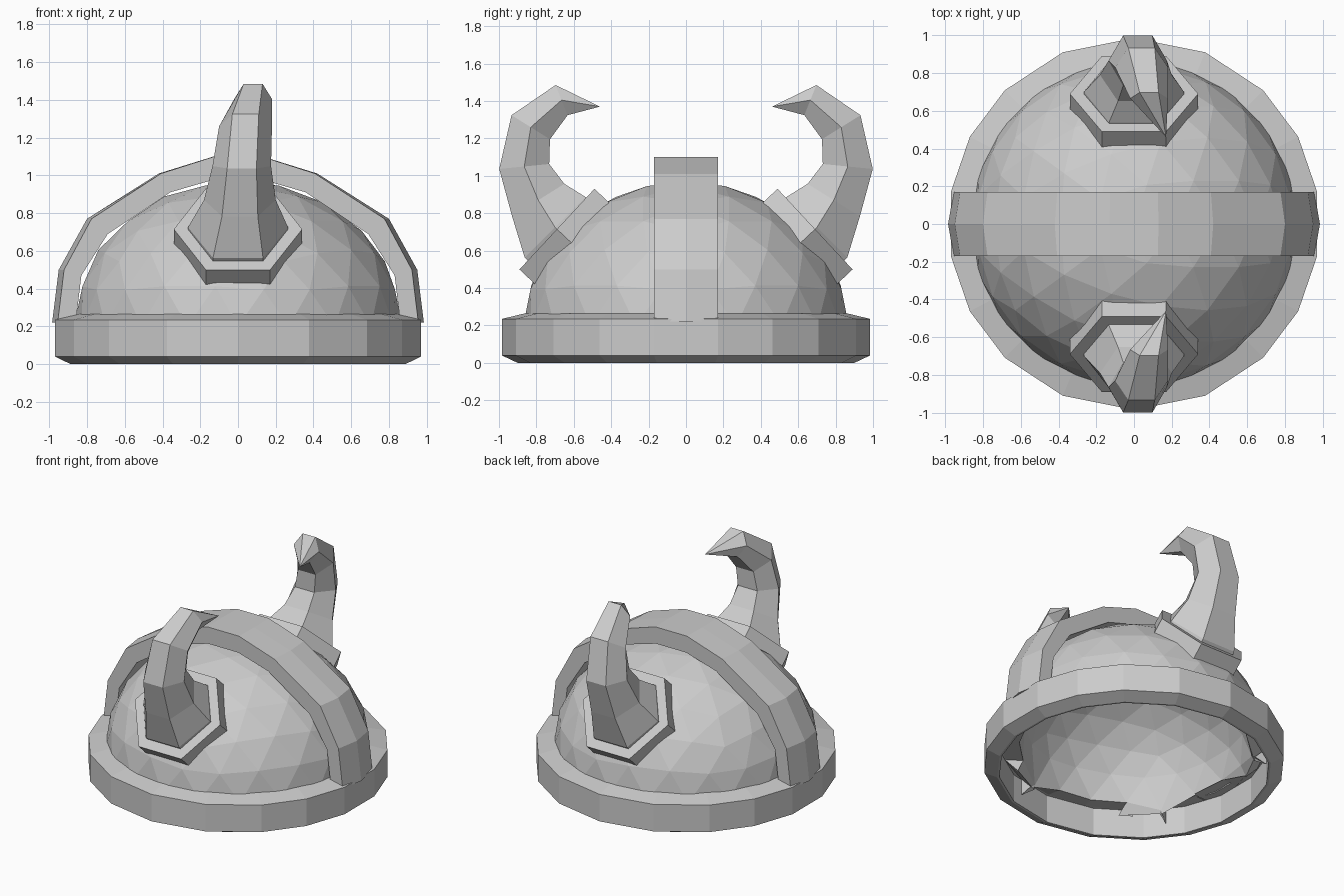
import bpy, bmesh, math
from mathutils import Vector

if "Cube" in bpy.data.objects:
    bpy.data.objects.remove(bpy.data.objects["Cube"])


def make_object(name, verts, faces):
    mesh = bpy.data.meshes.new(name)
    mesh.from_pydata([tuple(v) for v in verts], [], faces)
    bm = bmesh.new()
    bm.from_mesh(mesh)
    bmesh.ops.recalc_face_normals(bm, faces=bm.faces)
    bm.to_mesh(mesh)
    bm.free()
    obj = bpy.data.objects.new(name, mesh)
    bpy.context.collection.objects.link(obj)
    return obj


def loft(name, rings, closed=False, tip=None):
    """Skin a list of equal-sized vertex loops, capped or joined in a circle."""
    n = len(rings[0])
    verts = [v for r in rings for v in r]
    count = len(rings)
    faces = []
    for i in range(count if closed else count - 1):
        a, b = i * n, ((i + 1) % count) * n
        for j in range(n):
            k = (j + 1) % n
            faces.append((a + j, a + k, b + k, b + j))
    if not closed:
        faces.append(tuple(range(n)))
        last = (count - 1) * n
        if tip is None:
            faces.append(tuple(range(last, last + n)))
        else:
            verts.append(tip)
            t = len(verts) - 1
            faces += [(last + j, last + (j + 1) % n, t) for j in range(n)]
    return make_object(name, verts, faces)


def hexagon(center, axis, radius):
    """Hexagon across the axis, with two corners pointing along x."""
    axis = axis.normalized()
    u = Vector((1, 0, 0))
    u = (u - axis * u.dot(axis)).normalized()
    v = axis.cross(u)
    return [center + radius * (math.cos(a) * u + math.sin(a) * v)
            for a in (math.pi / 3 * k for k in range(6))]


# Hollow faceted dome
bm = bmesh.new()
bmesh.ops.create_icosphere(bm, subdivisions=3, radius=1)
bmesh.ops.scale(bm, vec=(0.87, 0.87, 0.77), verts=bm.verts)
bmesh.ops.translate(bm, vec=(0, 0, 0.2), verts=bm.verts)
bmesh.ops.bisect_plane(bm, geom=bm.verts[:] + bm.edges[:] + bm.faces[:],
                       plane_co=(0, 0, 0.2), plane_no=(0, 0, -1), clear_outer=True)
mesh = bpy.data.meshes.new("dome")
bm.to_mesh(mesh)
bm.free()
dome = bpy.data.objects.new("dome", mesh)
bpy.context.collection.objects.link(dome)
shell = dome.modifiers.new("thickness", 'SOLIDIFY')
shell.thickness = 0.12
shell.offset = -1

# Rim band, swept around the base
profile = [(0.9, 0), (0.985, 0.04), (0.985, 0.235), (0.86, 0.265),
           (0.83, 0.265), (0.83, 0.2), (0.885, 0.2), (0.885, 0.0)]
quarter = [10, 28, 46, 67.5]
angles = (quarter + [90] + [180 - a for a in reversed(quarter)])
angles += [a + 180 for a in angles]
rings = []
for a in angles:
    c, s = math.cos(math.radians(a)), math.sin(math.radians(a))
    rings.append([Vector((r * c, r * s, z)) for r, z in profile])
loft("rim_band", rings, closed=True)

# Strap arching over the dome, slightly peaked along its middle
outer = [(0.985, 0.22), (0.95, 0.5), (0.8, 0.77), (0.42, 1.01), (0.13, 1.1)]
inner = [(0.86, 0.22), (0.83, 0.47), (0.69, 0.69), (0.36, 0.91), (0.12, 0.98)]
half = list(zip(outer, inner))
stations = [(1, p) for p in half] + [(-1, p) for p in reversed(half)]
rings = []
for side, ((ox, oz), (ix, iz)) in stations:
    ring = [Vector((side * ox * (1 if y == 0 else 0.97), y, oz)) for y in (-0.17, 0, 0.17)]
    ring += [Vector((side * ix, y, iz)) for y in (0.17, -0.17)]
    rings.append(ring)
loft("top_strap", rings)

# Horns with hexagonal collars, mirrored front to back: (x, outward, z, radius)
path = [(0, 0.64, 0.67, 0.27), (0, 0.70, 0.725, 0.265), (0.01, 0.79, 0.87, 0.19),
        (0.02, 0.865, 1.05, 0.155), (0.04, 0.83, 1.26, 0.14), (0.08, 0.665, 1.405, 0.1)]
directions = [(1, 1), (1, 1), (0.5, 0.8), (0.1, 1), (-0.5, 0.8), (-1, 0.4)]
for side, label in ((-1, "front"), (1, "back")):
    axis = Vector((0, side, 0.93))
    low, high = Vector((0, side * 0.605, 0.635)), Vector((0, side * 0.69, 0.715))
    loft(label + "_horn_collar", [hexagon(low, axis, 0.34), hexagon(high, axis, 0.34)])
    rings = [hexagon(Vector((x, side * y, z)), Vector((0, side * dy, dz)), r)
             for (x, y, z, r), (dy, dz) in zip(path, directions)]
    loft(label + "_horn", rings, tip=Vector((0.17, side * 0.46, 1.37)))
